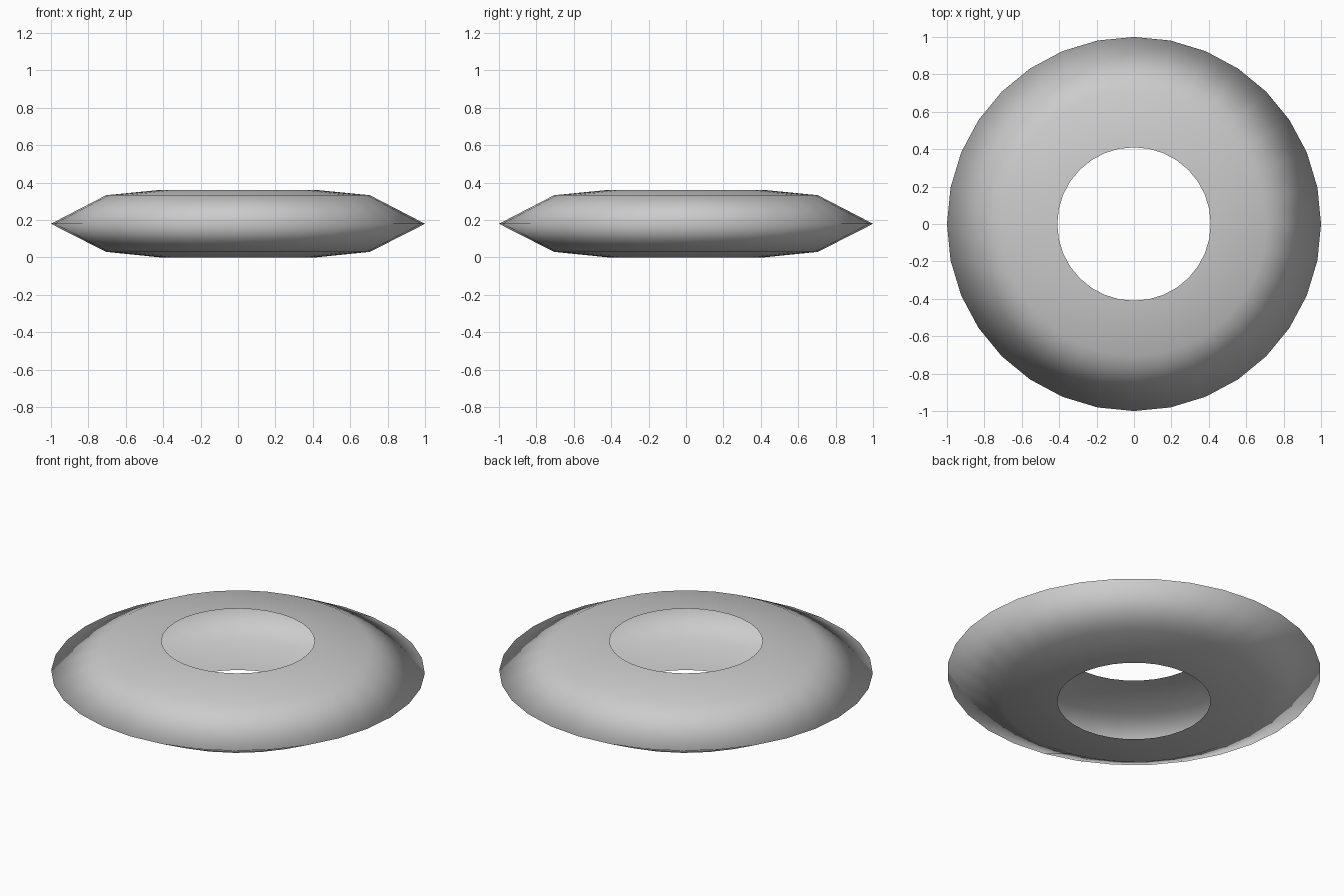
import bpy, bmesh, math

if "Cube" in bpy.data.objects:
    bpy.data.objects.remove(bpy.data.objects["Cube"])

SEGMENTS = 32
# Open half-tube profile (radius, height), bottom rim to top rim
PROFILE = [(0.41, 0.0), (0.705, 0.03), (1.0, 0.18), (0.705, 0.333), (0.41, 0.362)]

# Hollow ring shell, open towards the centre hole
bm = bmesh.new()
rings = []
for r, z in PROFILE:
    rings.append([bm.verts.new((r * math.cos(2 * math.pi * i / SEGMENTS),
                                r * math.sin(2 * math.pi * i / SEGMENTS), z))
                  for i in range(SEGMENTS)])
for low, high in zip(rings, rings[1:]):
    for i in range(SEGMENTS):
        j = (i + 1) % SEGMENTS
        face = bm.faces.new((low[i], low[j], high[j], high[i]))
        face.smooth = True

mesh = bpy.data.meshes.new("ring_shell")
bm.to_mesh(mesh)
bm.free()
shell = bpy.data.objects.new("ring_shell", mesh)
bpy.context.collection.objects.link(shell)
